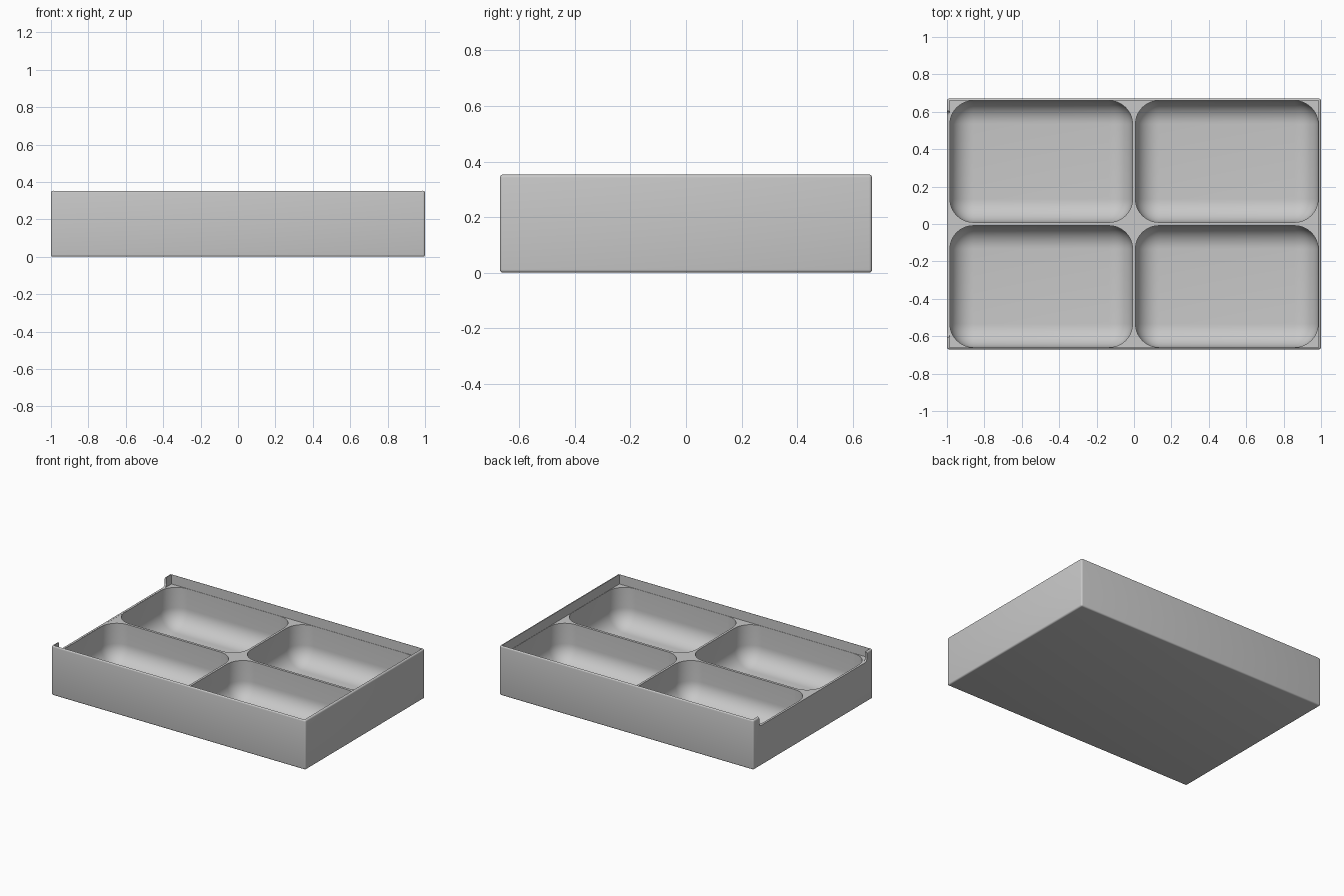
import bpy
import bmesh
import math
from mathutils import Vector

default = bpy.data.objects.get("Cube")
if default:
    bpy.data.objects.remove(default, do_unlink=True)

HX, HY, HEIGHT = 1.0, 0.67, 0.353   # outer half sizes and height
LEDGE = 0.285                       # height of the inner ledge
FLOOR = 0.015

grey = bpy.data.materials.new("plain_grey")
grey.use_nodes = True
colour = (0.58, 0.58, 0.58, 1)
grey.diffuse_color = colour
grey.node_tree.nodes["Principled BSDF"].inputs["Base Color"].default_value = colour


def rounded_box(name, low, high, radius=0, segments=1, pick=lambda a, b: True):
    """Box between two corners, with the edges chosen by pick rounded off."""
    low, high = Vector(low), Vector(high)
    bm = bmesh.new()
    bmesh.ops.create_cube(bm, size=1)
    for v in bm.verts:
        v.co = [low[i] if v.co[i] < 0 else high[i] for i in range(3)]
    if radius:
        edges = [e for e in bm.edges if pick(e.verts[0].co, e.verts[1].co)]
        bmesh.ops.bevel(bm, geom=edges, offset=radius, segments=segments,
                        profile=0.5, affect='EDGES', clamp_overlap=True)
    mesh = bpy.data.meshes.new(name)
    bm.to_mesh(mesh)
    bm.free()
    mesh.materials.append(grey)
    obj = bpy.data.objects.new(name, mesh)
    bpy.context.collection.objects.link(obj)
    return obj


def carve(body, cutter):
    """Subtract the cutter from the body and discard it."""
    cutter.hide_render = True
    mod = body.modifiers.new("carve", 'BOOLEAN')
    mod.operation, mod.solver, mod.object = 'DIFFERENCE', 'EXACT', cutter
    bpy.context.view_layer.objects.active = body
    bpy.ops.object.modifier_apply(modifier=mod.name)
    bpy.data.objects.remove(cutter, do_unlink=True)


# Outer block with softly rounded edges
tray = rounded_box("tray", (-HX, -HY, 0), (HX, HY, HEIGHT), 0.011, 4)

# Shallow recess that leaves a thin rim around the ledge
carve(tray, rounded_box("rim_recess", (-0.986, -0.661, LEDGE), (0.986, 0.661, 0.5)))

# Wide notch through the right-hand rim, rounded in its lower corners
carve(tray, rounded_box(
    "rim_notch", (-1.1, -0.605, LEDGE + 0.0005), (-0.98, 0.605, 0.5), 0.025, 6,
    lambda a, b: max(a.z, b.z) < 0.4 and abs(a.x - b.x) > 0.05))

# Four compartments with rounded corners and scooped floors
for sx in (-1, 1):
    for sy in (-1, 1):
        xs = sorted((sx * 0.008, sx * 0.984))
        ys = sorted((sy * 0.009, sy * 0.659))
        carve(tray, rounded_box(
            "compartment", (xs[0], ys[0], FLOOR), (xs[1], ys[1], 0.6), 0.125, 12,
            lambda a, b: min(a.z, b.z) < 0.5))

bpy.ops.object.select_all(action='DESELECT')
tray.select_set(True)
bpy.context.view_layer.objects.active = tray
bpy.ops.object.shade_smooth_by_angle(angle=math.radians(35))
